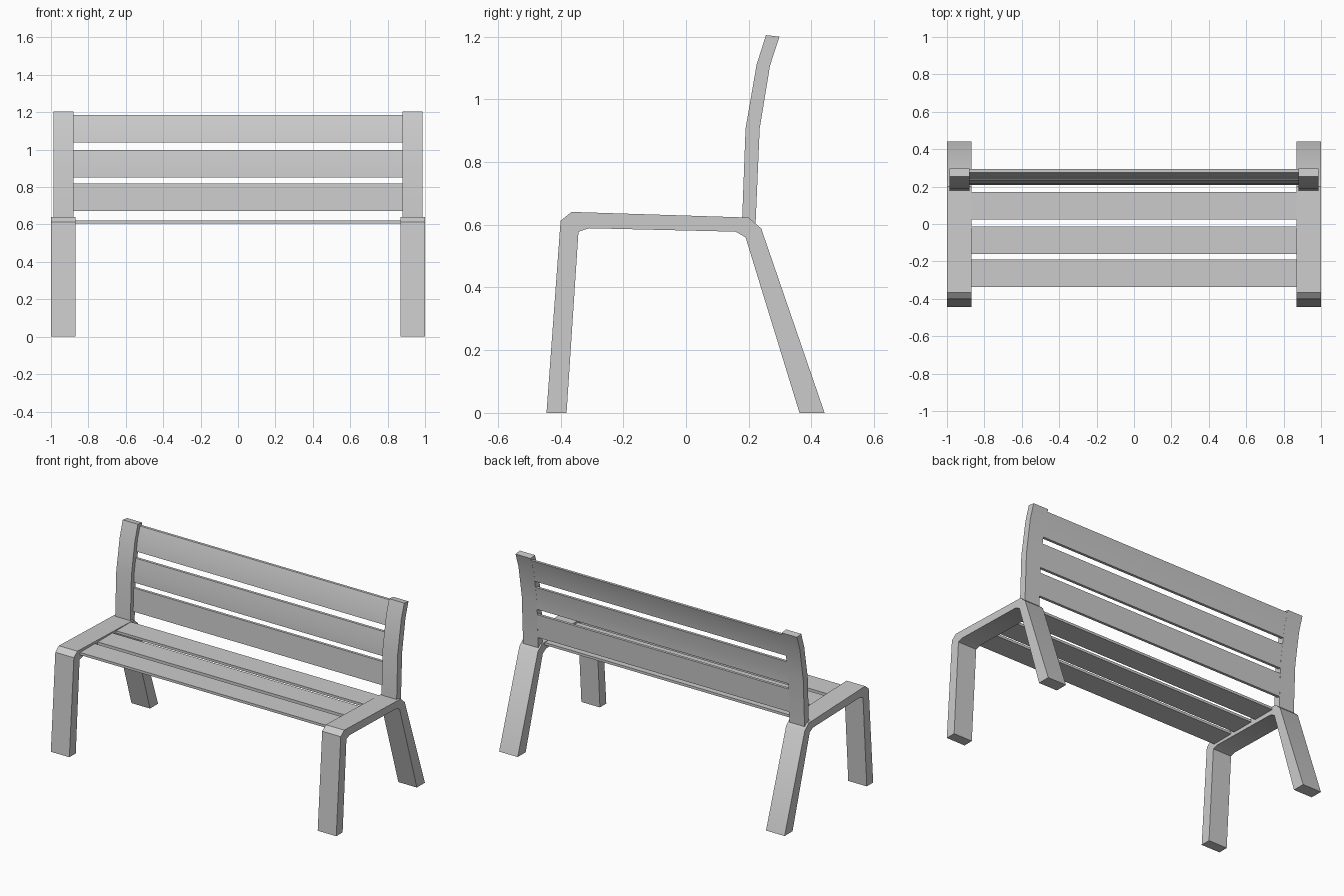
import bpy, bmesh, math

if "Cube" in bpy.data.objects:
    bpy.data.objects.remove(bpy.data.objects["Cube"])


def extrude_profile(name, pts, x0, x1):
    """Solid made by extruding a closed (y, z) outline along x."""
    bm = bmesh.new()
    face = bm.faces.new([bm.verts.new((x0, y, z)) for y, z in pts])
    ext = bmesh.ops.extrude_face_region(bm, geom=[face])
    for v in ext["geom"]:
        if isinstance(v, bmesh.types.BMVert):
            v.co.x = x1
    bmesh.ops.recalc_face_normals(bm, faces=bm.faces[:])
    mesh = bpy.data.meshes.new(name)
    bm.to_mesh(mesh)
    bm.free()
    ob = bpy.data.objects.new(name, mesh)
    bpy.context.collection.objects.link(ob)
    bpy.ops.object.select_all(action='DESELECT')
    ob.select_set(True)
    bpy.context.view_layer.objects.active = ob
    bpy.ops.object.shade_smooth_by_angle(angle=math.radians(30))
    return ob


# Bent leg frame: front leg, seat rail and rear leg in one strip
frame = [(-0.445, 0), (-0.40, 0.613), (-0.365, 0.641), (0.20, 0.623),
         (0.24, 0.588), (0.442, 0), (0.362, 0), (0.19, 0.56),
         (0.158, 0.578), (-0.308, 0.589), (-0.343, 0.578), (-0.381, 0)]

# Curved back post: front edge going up, rear edge going up
post_front = [(0.179, 0.615), (0.19, 0.907), (0.225, 1.11), (0.255, 1.205)]
post_rear = [(0.222, 0.605), (0.235, 0.907), (0.268, 1.108), (0.298, 1.20)]

for side, s in (("left", -1), ("right", 1)):
    extrude_profile("leg_frame_" + side, frame, s * 0.87, s * 1.0)
    extrude_profile("back_post_" + side, post_front + post_rear[::-1],
                    s * 0.88, s * 0.986)

# Flat seat slats
for i, y in enumerate((-0.263, -0.087, 0.097)):
    h = 0.074
    extrude_profile(f"seat_slat_{i + 1}",
                    [(y - h, 0.606), (y + h, 0.606), (y + h, 0.622), (y - h, 0.622)],
                    -0.885, 0.885)


def rear_y(z):
    """Depth of the post's rear edge at height z."""
    for (ya, za), (yb, zb) in zip(post_rear, post_rear[1:]):
        if z <= zb:
            return ya + (yb - ya) * (z - za) / (zb - za)


# Back slats set flush with the rear of the posts and following their curve
for i, (z0, z1) in enumerate(((0.671, 0.818), (0.852, 0.999), (1.039, 1.186))):
    zs = [z0] + [z for _, z in post_rear if z0 < z < z1] + [z1]
    rear = [(rear_y(z) - 0.0005, z) for z in zs]
    front = [(y - 0.017, z) for y, z in rear]
    extrude_profile(f"back_slat_{i + 1}", front + rear[::-1], -0.89, 0.89)
